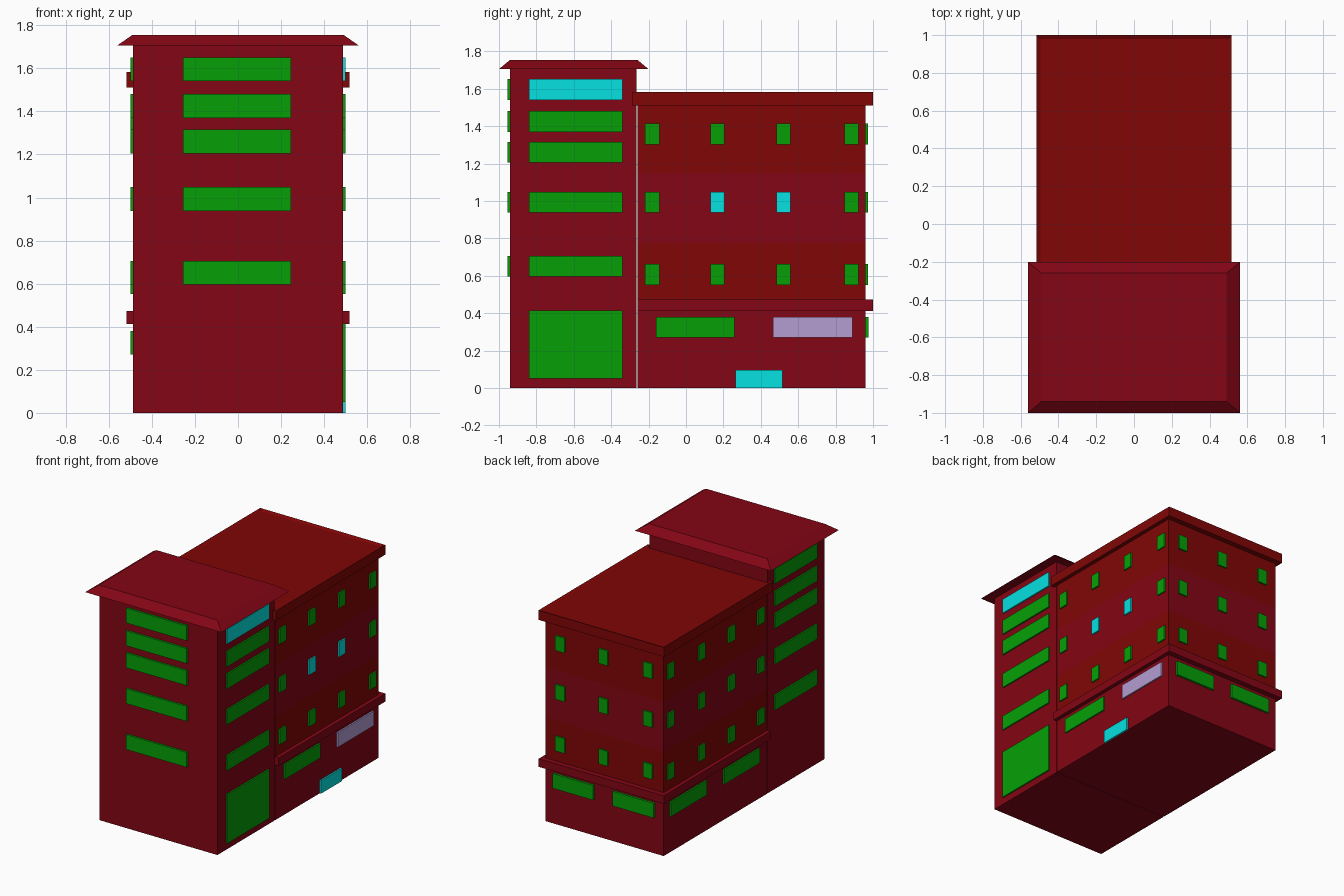
import bpy, bmesh

if "Cube" in bpy.data.objects:
    bpy.data.objects.remove(bpy.data.objects["Cube"])


def material(name, rgb):
    mat = bpy.data.materials.new(name)
    mat.diffuse_color = (*[(c / 255) ** 2.2 for c in rgb], 1)
    mat.use_nodes = True
    mat.node_tree.nodes["Principled BSDF"].inputs["Base Color"].default_value = mat.diffuse_color
    return mat


CRIMSON = material("crimson", (130, 14, 27))
RED = material("red", (128, 14, 14))
GREEN = material("green", (14, 158, 16))
CYAN = material("cyan", (14, 224, 224))
LAVENDER = material("lavender", (178, 155, 208))


def box(name, x, y, z, mat, edit=None):
    """Box from (min, max) ranges; edit(bm) may reshape it."""
    bm = bmesh.new()
    bmesh.ops.create_cube(bm, size=1)
    for v in bm.verts:
        v.co = [r[0] if c < 0 else r[1] for c, r in zip(v.co, (x, y, z))]
    bm.normal_update()
    if edit:
        edit(bm)
    mesh = bpy.data.meshes.new(name)
    bm.to_mesh(mesh)
    bm.free()
    mesh.materials.append(mat)
    ob = bpy.data.objects.new(name, mesh)
    bpy.context.collection.objects.link(ob)
    return ob


def top_face(bm):
    return max(bm.faces, key=lambda f: f.calc_center_median().z)


def taper(bm):
    # slope the roof edges in to the wall line
    for v in top_face(bm).verts:
        v.co.x *= 0.49 / 0.562
        v.co.y = -0.6 + (v.co.y + 0.6) * 0.34 / 0.4


def recess(bm):
    # raised rim around a slightly sunken roof deck
    face = top_face(bm)
    bmesh.ops.inset_region(bm, faces=[face], thickness=0.03)
    for v in face.verts:
        v.co.z -= 0.01


W = 0.488            # half width of the walls
BACK = 0.96          # back wall
PROUD = 0.011        # how far windows stand out
SINK = 0.02          # how far they reach into the wall


def side_window(name, side, y, z, mat=GREEN):
    x = sorted((side * (W - SINK), side * (W + PROUD)))
    box(name, x, y, z, mat)


# Tower and its roof
box("tower_walls", (-W, W), (-0.94, -0.264), (0, 1.71), CRIMSON)
box("tower_roof", (-0.562, 0.562), (-1.0, -0.2), (1.705, 1.755), CRIMSON, taper)

# Main block, floor by floor
floors = [("ground_floor", 0, 0.42, CRIMSON), ("first_floor", 0.47, 0.775, RED),
          ("second_floor", 0.775, 1.15, CRIMSON), ("third_floor", 1.15, 1.515, RED)]
for name, z0, z1, mat in floors:
    box(name, (-W, W), (-0.258, BACK), (z0, z1), mat)
box("ledge", (-0.517, 0.517), (-0.26, 1.0), (0.413, 0.473), CRIMSON)
box("parapet_roof", (-0.517, 0.517), (-0.29, 1.0), (1.51, 1.582), RED, recess)

# Tower windows on the front and both sides
for i, z in enumerate((0.595, 0.938, 1.205, 1.37, 1.54)):
    zr = (z, z + 0.111)
    box("tower_front_window", (-0.255, 0.245), (-0.94 - 0.015, -0.92), zr, GREEN)
    side_window("tower_left_window", -1, (-0.84, -0.34), zr)
    side_window("tower_right_window", 1, (-0.84, -0.34), zr, CYAN if i == 4 else GREEN)
side_window("tower_entrance", 1, (-0.84, -0.34), (0.05, 0.415))

# Small upper windows of the main block
for i, z in enumerate((0.552, 0.938, 1.302)):
    zr = (z, z + 0.111)
    for j, y in enumerate((-0.218, 0.13, 0.483, 0.848)):
        yr = (y, y + 0.075)
        side_window("left_window", -1, yr, zr)
        side_window("right_window", 1, yr, zr, CYAN if i == 1 and j in (1, 2) else GREEN)
    for x in (-0.4, -0.034, 0.325):
        box("back_window", (x, x + 0.075), (BACK - SINK, BACK + 0.012), zr, GREEN)

# Wide ground floor windows and the door
ground_z = (0.27, 0.38)
for side in (-1, 1):
    side_window("ground_window_near", side, (-0.16, 0.26), ground_z)
    side_window("ground_window_far", side, (0.465, 0.89), ground_z,
                LAVENDER if side > 0 else GREEN)
for x in ((-0.415, -0.078), (0.085, 0.42)):
    box("ground_window_back", x, (BACK - SINK, BACK + 0.016), ground_z, GREEN)
side_window("low_door", 1, (0.265, 0.515), (0, 0.097), CYAN)
